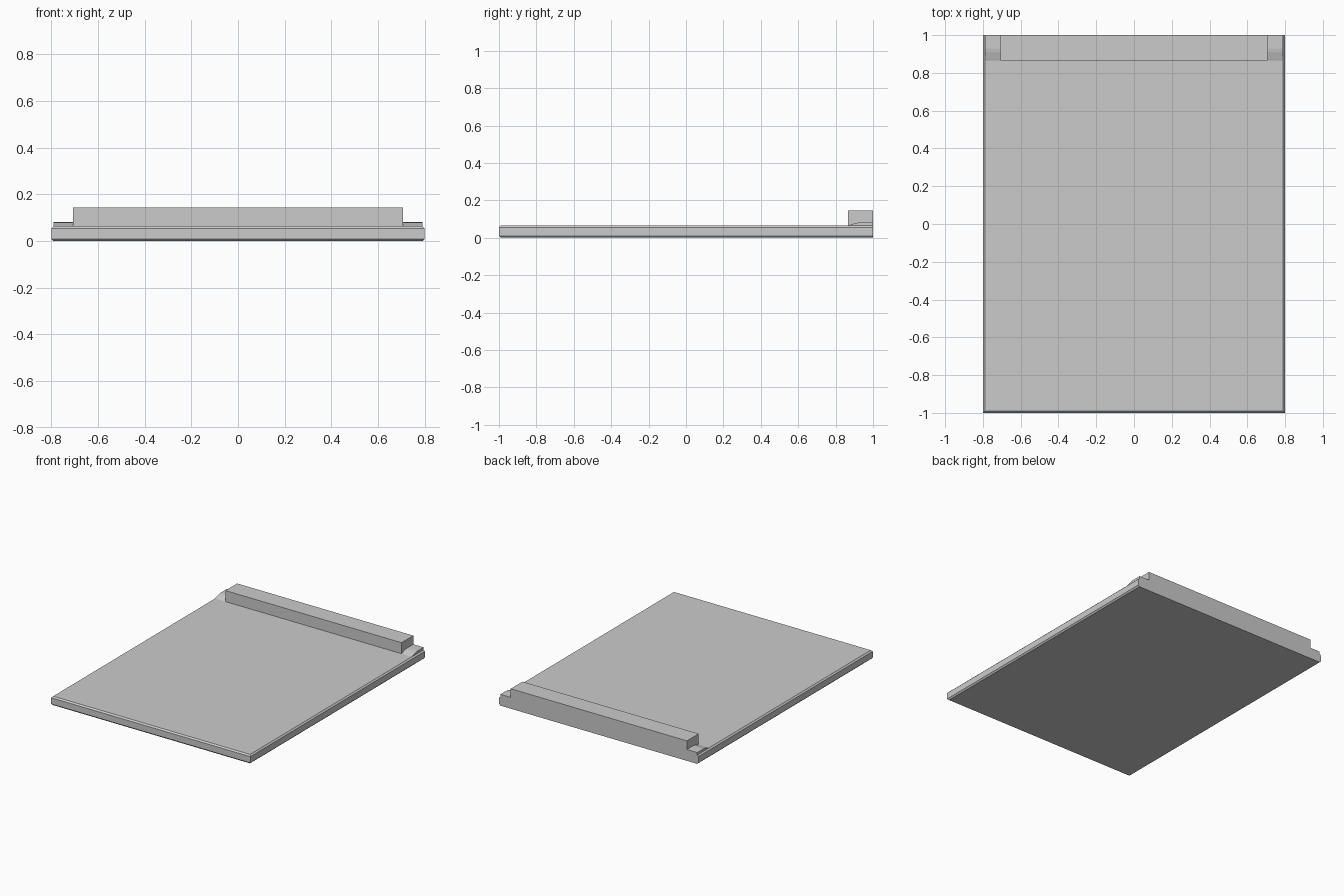
import bpy
import bmesh

cube = bpy.data.objects.get("Cube")
if cube:
    bpy.data.objects.remove(cube, do_unlink=True)

grey = bpy.data.materials.new("light_grey")
grey.use_nodes = True
colour = (0.6, 0.6, 0.6, 1)
grey.diffuse_color = colour
grey.node_tree.nodes["Principled BSDF"].inputs["Base Color"].default_value = colour


def finish(name, bm):
    bmesh.ops.recalc_face_normals(bm, faces=bm.faces)
    mesh = bpy.data.meshes.new(name)
    bm.to_mesh(mesh)
    bm.free()
    mesh.materials.append(grey)
    obj = bpy.data.objects.new(name, mesh)
    bpy.context.collection.objects.link(obj)
    return obj


def box(x, y0, y1, z0, z1):
    bm = bmesh.new()
    bmesh.ops.create_cube(bm, size=1)
    for v in bm.verts:
        v.co = (v.co.x * 2 * x, y1 if v.co.y > 0 else y0, z1 if v.co.z > 0 else z0)
    return bm


def extrude_x(name, profile, x0, x1):
    bm = bmesh.new()
    face = bm.faces.new([bm.verts.new((x0, y, z)) for y, z in profile])
    new = bmesh.ops.extrude_face_region(bm, geom=[face])["geom"]
    moved = [g for g in new if isinstance(g, bmesh.types.BMVert)]
    bmesh.ops.translate(bm, verts=moved, vec=(x1 - x0, 0, 0))
    return finish(name, bm)


# Flat slab, bevelled along the front and sides but flush at the back
bm = box(0.8, -1, 1, 0, 0.065)
rim = []
for e in bm.edges:
    a, b = (v.co for v in e.verts)
    if abs(a.z - b.z) < 0.001 and not (a.y > 0.9 and b.y > 0.9):
        rim.append(e)
bmesh.ops.bevel(bm, geom=rim, offset=0.01, segments=1, affect='EDGES')
finish("base_slab", bm)

# Raised bar along the back edge
finish("back_bar", box(0.707, 0.865, 1, 0.06, 0.145))

# Low ramps at both ends of the bar
ramp = [(0.865, 0.06), (1, 0.06), (1, 0.082), (0.93, 0.082),
        (0.91, 0.079), (0.87, 0.067), (0.865, 0.065)]
for name, side in (("left_ramp", 1), ("right_ramp", -1)):
    extrude_x(name, ramp, side * 0.7, side * 0.79)
